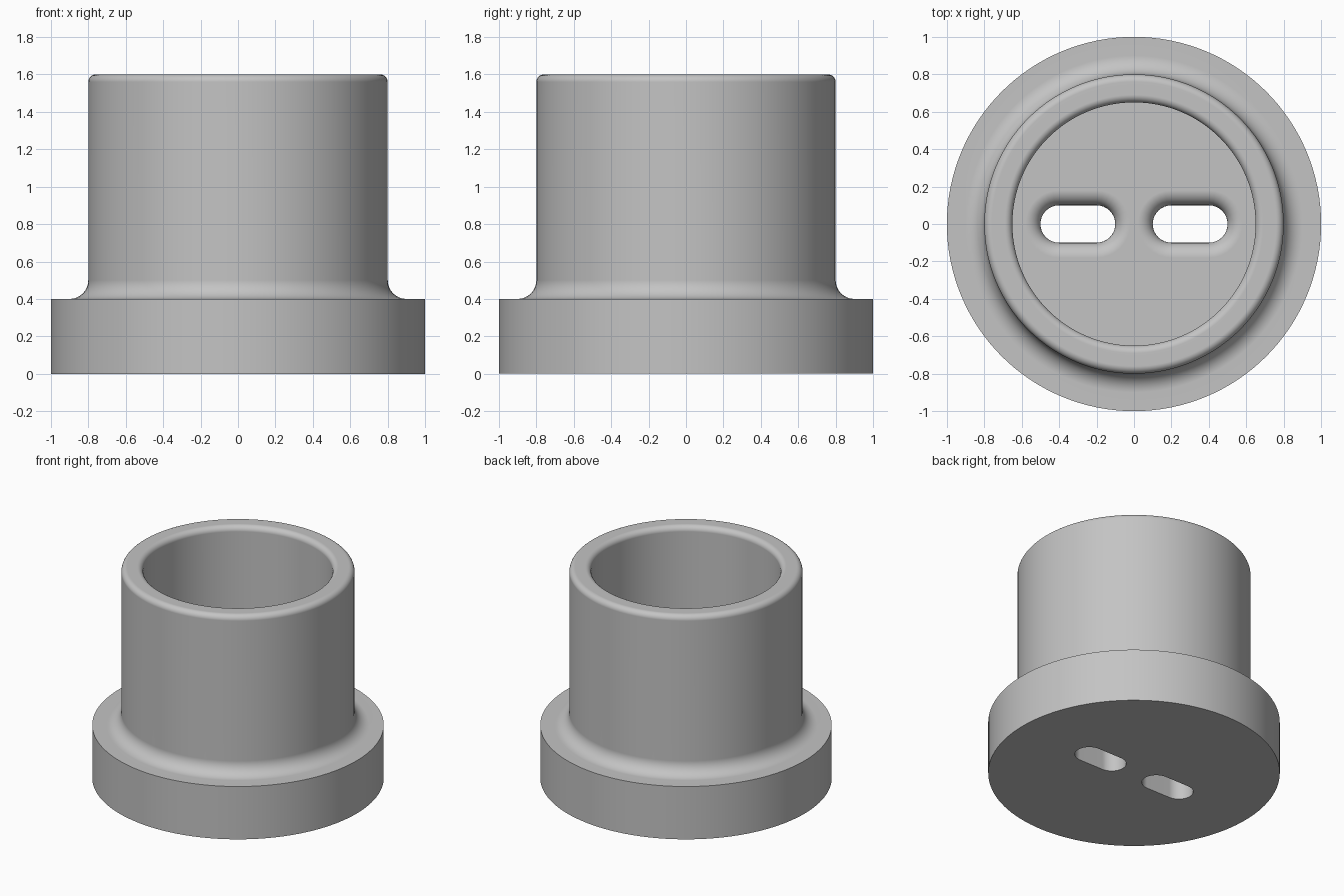
import bpy, bmesh
from math import sin, cos, pi, radians
from mathutils import Matrix, Vector

cube = bpy.data.objects.get("Cube")
if cube:
    bpy.data.objects.remove(cube, do_unlink=True)

grey = bpy.data.materials.new("plain grey")
grey.use_nodes = True
grey.diffuse_color = (0.55, 0.55, 0.55, 1)
grey.node_tree.nodes["Principled BSDF"].inputs["Base Color"].default_value = grey.diffuse_color

FLOOR = 0.4


def arc(cx, cz, r, start, end, steps=8):
    """Points on a circular arc, angles in degrees."""
    angles = [radians(start + (end - start) * i / steps) for i in range(steps + 1)]
    return [(cx + r * cos(a), cz + r * sin(a)) for a in angles]


def make_object(name, bm):
    bmesh.ops.recalc_face_normals(bm, faces=bm.faces)
    mesh = bpy.data.meshes.new(name)
    bm.to_mesh(mesh)
    bm.free()
    mesh.materials.append(grey)
    obj = bpy.data.objects.new(name, mesh)
    bpy.context.collection.objects.link(obj)
    return obj


def lathe(name, profile, segments=128):
    bm = bmesh.new()
    verts = [bm.verts.new((x, 0, z)) for x, z in profile]
    edges = [bm.edges.new(pair) for pair in zip(verts, verts[1:])]
    bmesh.ops.spin(bm, geom=verts + edges, cent=(0, 0, 0), axis=(0, 0, 1),
                   angle=2 * pi, steps=segments)
    bmesh.ops.remove_doubles(bm, verts=bm.verts, dist=1e-4)
    # Close the underside and the cup floor
    bmesh.ops.holes_fill(bm, edges=[e for e in bm.edges if e.is_boundary], sides=0)
    return make_object(name, bm)


def slot_cutter(name, x, half=0.1, r=0.1, flare=0.08, steps=16):
    """Stadium-shaped prism that flares out to round the floor edge."""
    section = [(r, -0.1)] + arc(r + flare, FLOOR - flare, flare, 180, 90)
    section.append((r + flare, FLOOR + 0.1))
    bm = bmesh.new()
    rings = []
    for rad, z in section:
        outline = (arc(x + half, 0, rad, -90, 90, steps)
                   + arc(x - half, 0, rad, 90, 270, steps))
        rings.append([bm.verts.new((px, py, z)) for px, py in outline])
    count = len(rings[0])
    for low, high in zip(rings, rings[1:]):
        for i in range(count):
            j = (i + 1) % count
            bm.faces.new((low[i], low[j], high[j], high[i]))
    bm.faces.new(rings[0])
    bm.faces.new(rings[-1])
    obj = make_object(name, bm)
    obj.hide_render = True
    return obj


# Flanged cup: base disc, filleted neck, rounded rim, straight bore
rim = 0.04
profile = [(1, 0), (1, 0.4)]
profile += arc(0.9, 0.5, 0.1, 270, 180)
profile += arc(0.8 - rim, 1.6 - rim, rim, 0, 90)
profile += arc(0.65 + rim, 1.6 - rim, rim, 90, 180)
profile += [(0.65, FLOOR)]
cup = lathe("flanged_cup", profile)

# Two slots through the floor
for side, x in (("left", 0.3), ("right", -0.3)):
    cutter = slot_cutter(side + "_slot_cutter", x)
    cut = cup.modifiers.new(side + "_slot", "BOOLEAN")
    cut.operation = "DIFFERENCE"
    cut.solver = "EXACT"
    cut.object = cutter

bpy.context.view_layer.update()
graph = bpy.context.evaluated_depsgraph_get()
finished = bpy.data.meshes.new_from_object(cup.evaluated_get(graph))
cup.modifiers.clear()
cup.data = finished
for obj in [o for o in bpy.data.objects if o.name.endswith("_slot_cutter")]:
    bpy.data.objects.remove(obj, do_unlink=True)

# Smooth curves, crisp edges, flat faces kept flat
bpy.ops.object.select_all(action="DESELECT")
cup.select_set(True)
bpy.context.view_layer.objects.active = cup
bpy.ops.object.shade_smooth_by_angle(angle=radians(30))
weighted = cup.modifiers.new("flat_face_normals", "WEIGHTED_NORMAL")
weighted.keep_sharp = True
